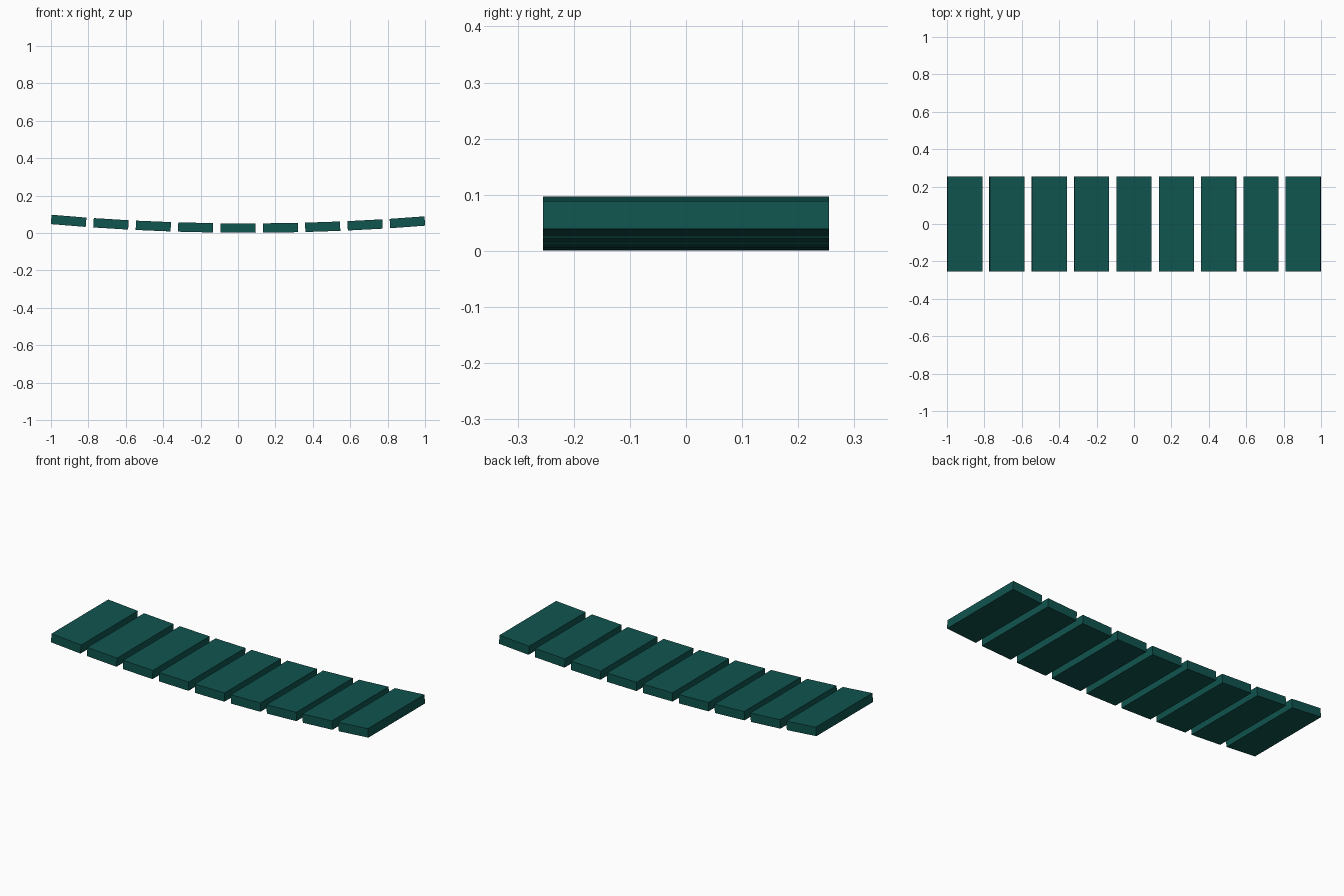
import bpy, math
from mathutils import Matrix, Vector

if "Cube" in bpy.data.objects:
    bpy.data.objects.remove(bpy.data.objects["Cube"])

# Single dark teal colour
teal = bpy.data.materials.new("dark_teal")
teal.diffuse_color = (0.0052, 0.089, 0.078, 1)
teal.use_nodes = True
teal.node_tree.nodes["Principled BSDF"].inputs["Base Color"].default_value = teal.diffuse_color

COUNT, PITCH = 9, 0.2264
LENGTH, WIDTH, THICK = 0.187, 0.51, 0.05
LOW_X, CURVE, BASE_Z = 0.05, 0.042, 0.0265


def plank(i):
    """One bridge plank, tilted to follow the sagging curve."""
    x = (i - (COUNT - 1) / 2) * PITCH
    d = x - LOW_X
    z = BASE_Z + CURVE * d * d
    bpy.ops.mesh.primitive_cube_add(size=1, location=(x, 0, z))
    ob = bpy.context.object
    ob.name = f"plank_{i + 1}"
    ob.scale = (LENGTH, WIDTH, THICK)
    ob.rotation_euler = (0, -math.atan(2 * CURVE * d), 0)
    ob.data.materials.append(teal)


# Row of separate planks
for i in range(COUNT):
    plank(i)
